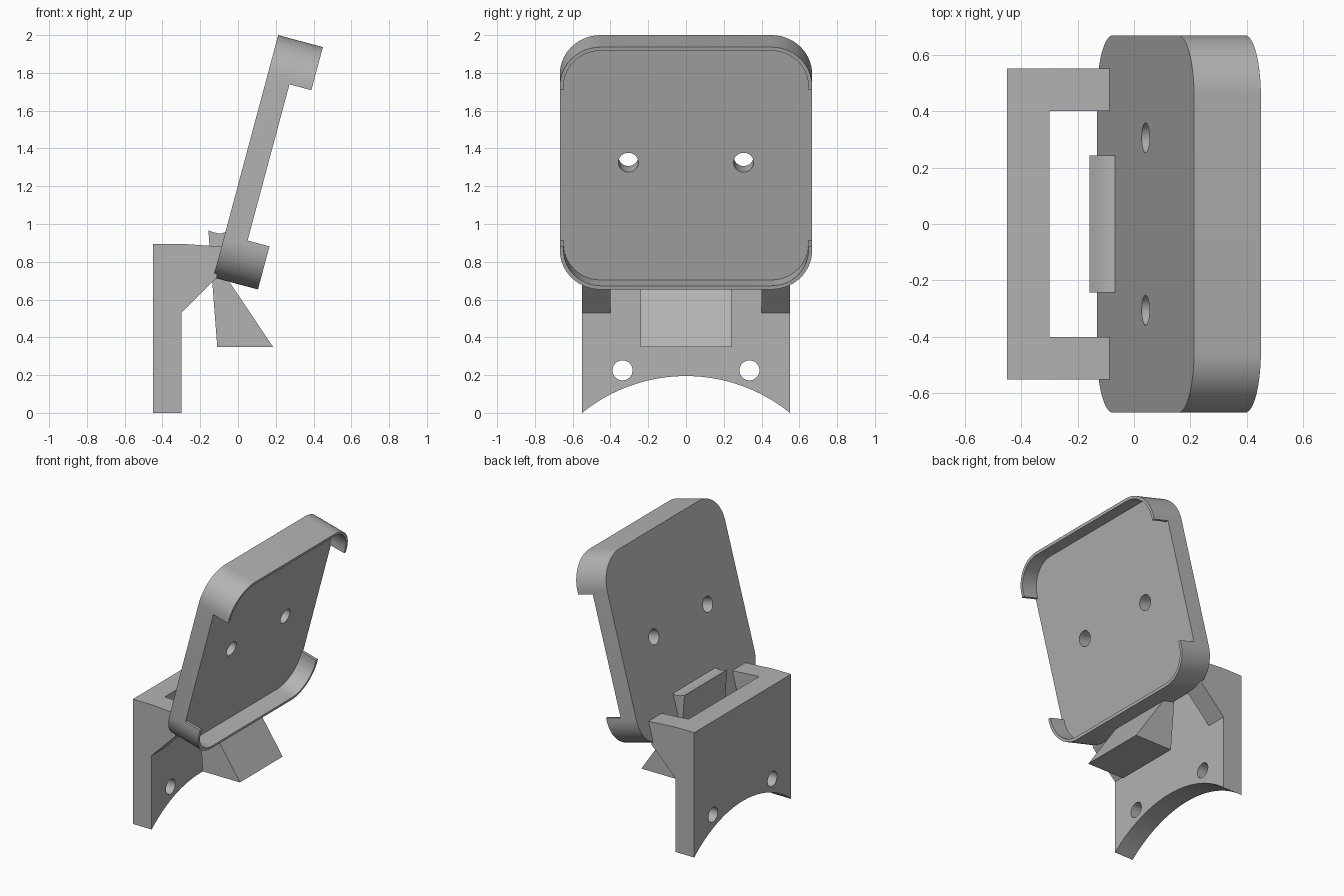
import bpy, bmesh, math
from mathutils import Vector

cube = bpy.data.objects.get("Cube")
if cube:
    bpy.data.objects.remove(cube, do_unlink=True)

grey = bpy.data.materials.new("plain grey")
grey.use_nodes = True
colour = (0.45, 0.45, 0.45, 1)
grey.diffuse_color = colour
grey.node_tree.nodes["Principled BSDF"].inputs["Base Color"].default_value = colour


def prism(name, outline, start, end, axis):
    """Extrude an outline along x (outline in y, z) or along y (outline in x, z)."""
    bm = bmesh.new()

    def place(p, d):
        return Vector((d, p[0], p[1])) if axis == "x" else Vector((p[0], d, p[1]))

    near = [bm.verts.new(place(p, start)) for p in outline]
    far = [bm.verts.new(place(p, end)) for p in outline]
    bm.faces.new(near)
    bm.faces.new(far)
    n = len(outline)
    for i in range(n):
        j = (i + 1) % n
        bm.faces.new((near[i], near[j], far[j], far[i]))
    bmesh.ops.recalc_face_normals(bm, faces=bm.faces)
    mesh = bpy.data.meshes.new(name)
    bm.to_mesh(mesh)
    bm.free()
    mesh.materials.append(grey)
    ob = bpy.data.objects.new(name, mesh)
    bpy.context.collection.objects.link(ob)
    return ob


def arc(cy, cz, r, a0, a1, steps):
    angles = [math.radians(a0 + (a1 - a0) * i / steps) for i in range(steps + 1)]
    return [(cy + r * math.cos(a), cz + r * math.sin(a)) for a in angles]


def circle(cy, cz, r):
    return arc(cy, cz, r, 0, 360, 32)[:-1]


def rounded(half, bottom, top, r):
    corners = [(half - r, top - r), (r - half, top - r),
               (r - half, bottom + r), (half - r, bottom + r)]
    pts = []
    for i, (y, z) in enumerate(corners):
        pts += arc(y, z, r, 90 * i, 90 * i + 90, 14)
    return pts


def activate(ob):
    bpy.ops.object.select_all(action="DESELECT")
    ob.select_set(True)
    bpy.context.view_layer.objects.active = ob


def cut(ob, cutter):
    cutter.hide_render = True
    activate(ob)
    mod = ob.modifiers.new("cut", "BOOLEAN")
    mod.operation = "DIFFERENCE"
    mod.solver = "EXACT"
    mod.object = cutter
    bpy.ops.object.modifier_apply(modifier=mod.name)
    bpy.data.objects.remove(cutter, do_unlink=True)


def smooth(ob):
    activate(ob)
    bpy.ops.object.shade_smooth_by_angle(angle=math.radians(30))


# Tilted tray: rounded slab with a thin rim, open along both sides
HALF, HEIGHT, DEPTH, FLOOR, WALL, RADIUS = 0.668, 1.328, 0.245, 0.125, 0.02, 0.215
LIP = 0.236
tray = prism("tray", rounded(HALF, 0, HEIGHT, RADIUS), 0, DEPTH, "x")
cut(tray, prism("recess_cutter",
                rounded(HALF - WALL, WALL, HEIGHT - WALL, RADIUS - WALL), FLOOR, 0.4, "x"))
side_gap = [(-1, LIP), (1, LIP), (1, HEIGHT - LIP), (-1, HEIGHT - LIP)]
cut(tray, prism("side_gap_cutter", side_gap, FLOOR, 0.4, "x"))
for side in (-1, 1):
    cut(tray, prism("tray_hole_cutter", circle(side * 0.305, HEIGHT / 2, 0.053), -0.2, 0.4, "x"))
tray.rotation_euler = (0, math.radians(15), 0)
tray.location = (-0.131, 0, 0.717)
smooth(tray)

# Mounting wall with an arched bottom and two screw holes
WIDE, RISE = 0.55, 0.195
big_r = (WIDE ** 2 + RISE ** 2) / (2 * RISE)
spread = math.degrees(math.asin(WIDE / big_r))
wall_outline = arc(0, RISE - big_r, big_r, 90 + spread, 90 - spread, 32)
wall_outline += [(WIDE, 0.895), (-WIDE, 0.895)]
wall = prism("mounting_wall", wall_outline, -0.45, -0.30, "x")
for side in (-1, 1):
    cut(wall, prism("wall_hole_cutter", circle(side * 0.336, 0.225, 0.053), -0.6, -0.1, "x"))
smooth(wall)

# Two arms joining the wall to the tray
arm_outline = [(-0.30, 0.895), (-0.08, 0.88), (-0.113, 0.717), (-0.30, 0.53)]
for name, y0, y1 in (("left_arm", 0.40, WIDE), ("right_arm", -WIDE, -0.40)):
    prism(name, arm_outline, y0, y1, "y")

# Central wedge foot with a hollowed upper edge behind the tray
wedge_outline = [(-0.11, 0.35), (0.185, 0.35), (-0.07, 0.73), (-0.055, 0.96)]
wedge_outline += [(-0.068, 0.957), (-0.085, 0.951), (-0.105, 0.951), (-0.125, 0.955),
                  (-0.157, 0.966)]
smooth(prism("wedge_foot", wedge_outline, -0.242, 0.242, "y"))
